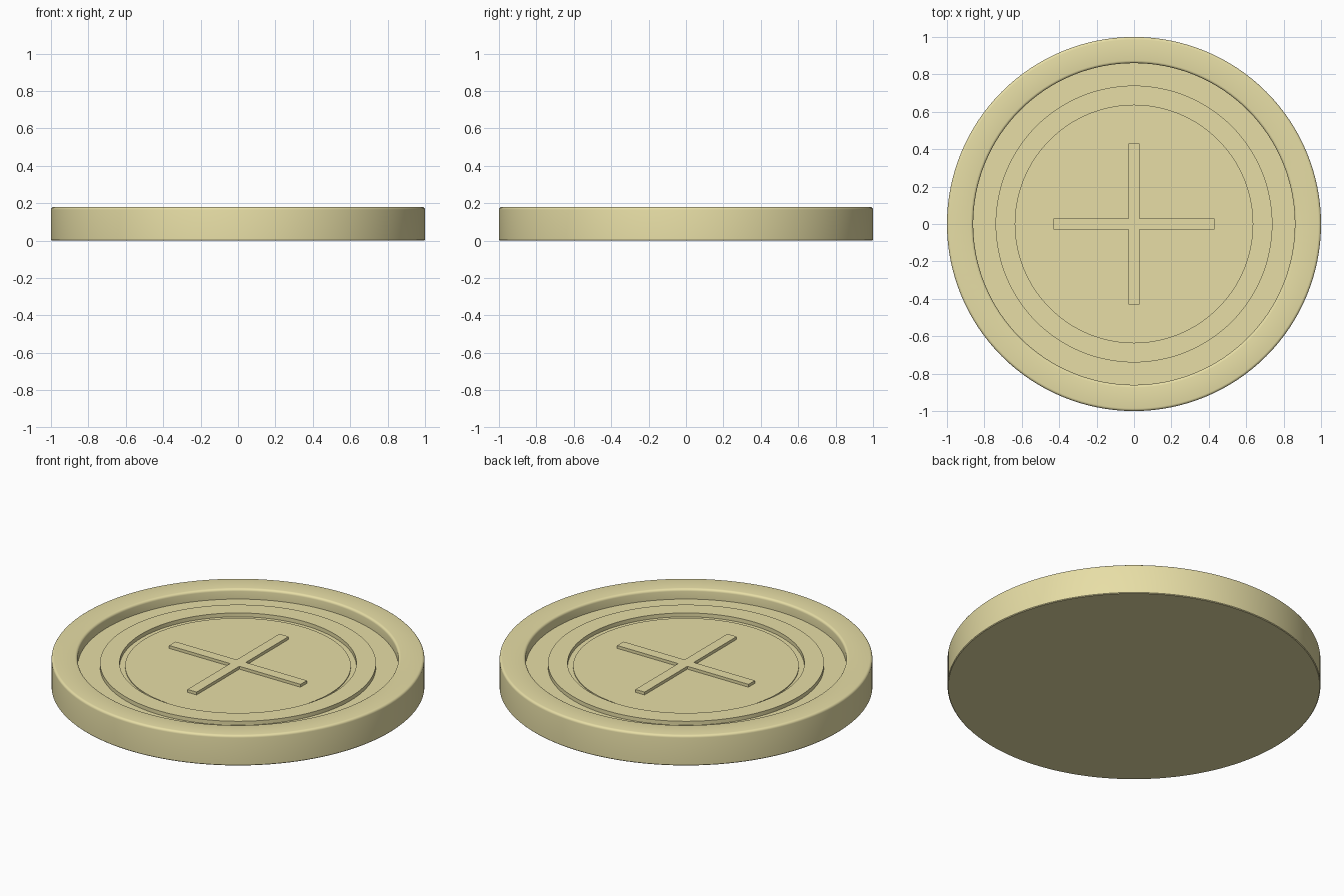
import bpy, bmesh, math

if "Cube" in bpy.data.objects:
    bpy.data.objects.remove(bpy.data.objects["Cube"])

SEGMENTS = 128
brass = bpy.data.materials.new("brass")
brass.diffuse_color = (0.80, 0.73, 0.38, 1)
brass.use_nodes = True
brass.node_tree.nodes["Principled BSDF"].inputs["Base Color"].default_value = brass.diffuse_color


def finish(obj):
    obj.data.materials.append(brass)
    bpy.ops.object.select_all(action='DESELECT')
    obj.select_set(True)
    bpy.context.view_layer.objects.active = obj
    bpy.ops.object.shade_smooth_by_angle(angle=math.radians(35))


def make_object(name, bm):
    bmesh.ops.recalc_face_normals(bm, faces=bm.faces)
    mesh = bpy.data.meshes.new(name)
    bm.to_mesh(mesh)
    bm.free()
    obj = bpy.data.objects.new(name, mesh)
    bpy.context.collection.objects.link(obj)
    finish(obj)


def lathe(name, profile, closed=False):
    # Spin an (r, z) profile around the z axis
    bm = bmesh.new()
    verts = [bm.verts.new((r, 0, z)) for r, z in profile]
    edges = [bm.edges.new(p) for p in zip(verts, verts[1:])]
    if closed:
        edges.append(bm.edges.new((verts[-1], verts[0])))
    bmesh.ops.spin(bm, geom=verts + edges, cent=(0, 0, 0), axis=(0, 0, 1),
                   angle=math.tau, steps=SEGMENTS, use_merge=True)
    bmesh.ops.remove_doubles(bm, verts=bm.verts, dist=1e-5)
    make_object(name, bm)


def fillet(r, z, size, start, steps=4):
    # Quarter-round corner points centred at (r, z), running clockwise
    return [(r + size * math.cos(a), z + size * math.sin(a))
            for a in (start + math.pi / 2 * i / steps for i in range(steps + 1))]


# Disc with rounded rim and sunken face
B, TOP, FLOOR = 0.014, 0.179, 0.119
lathe("disc_body",
      [(0, 0), (0.996, 0), (1, 0.004)]
      + fillet(1 - B, TOP - B, B, 0)
      + fillet(0.86 + B, TOP - B, B, math.pi / 2)
      + [(0.86, FLOOR), (0, FLOOR)])

# Raised ring on the face
lathe("raised_ring", [(0.635, 0.110), (0.74, 0.110), (0.74, 0.142), (0.635, 0.142)], True)

# Low centre plate inside the ring
lathe("centre_plate", [(0, 0.110), (0.605, 0.110), (0.605, 0.125), (0, 0.125)])

# Raised plus-shaped emblem: one outline, extruded
W, L = 0.03, 0.43
bm = bmesh.new()
outline = []
for i in range(4):
    c, s = round(math.cos(i * math.pi / 2)), round(math.sin(i * math.pi / 2))
    for x, y in ((L, -W), (L, W), (W, W)):
        outline.append(bm.verts.new((c * x - s * y, s * x + c * y, 0.115)))
face = bm.faces.new(outline)
ext = bmesh.ops.extrude_face_region(bm, geom=[face], use_keep_orig=True)
bmesh.ops.translate(bm, vec=(0, 0, 0.027),
                    verts=[v for v in ext["geom"] if isinstance(v, bmesh.types.BMVert)])
make_object("cross_emblem", bm)
